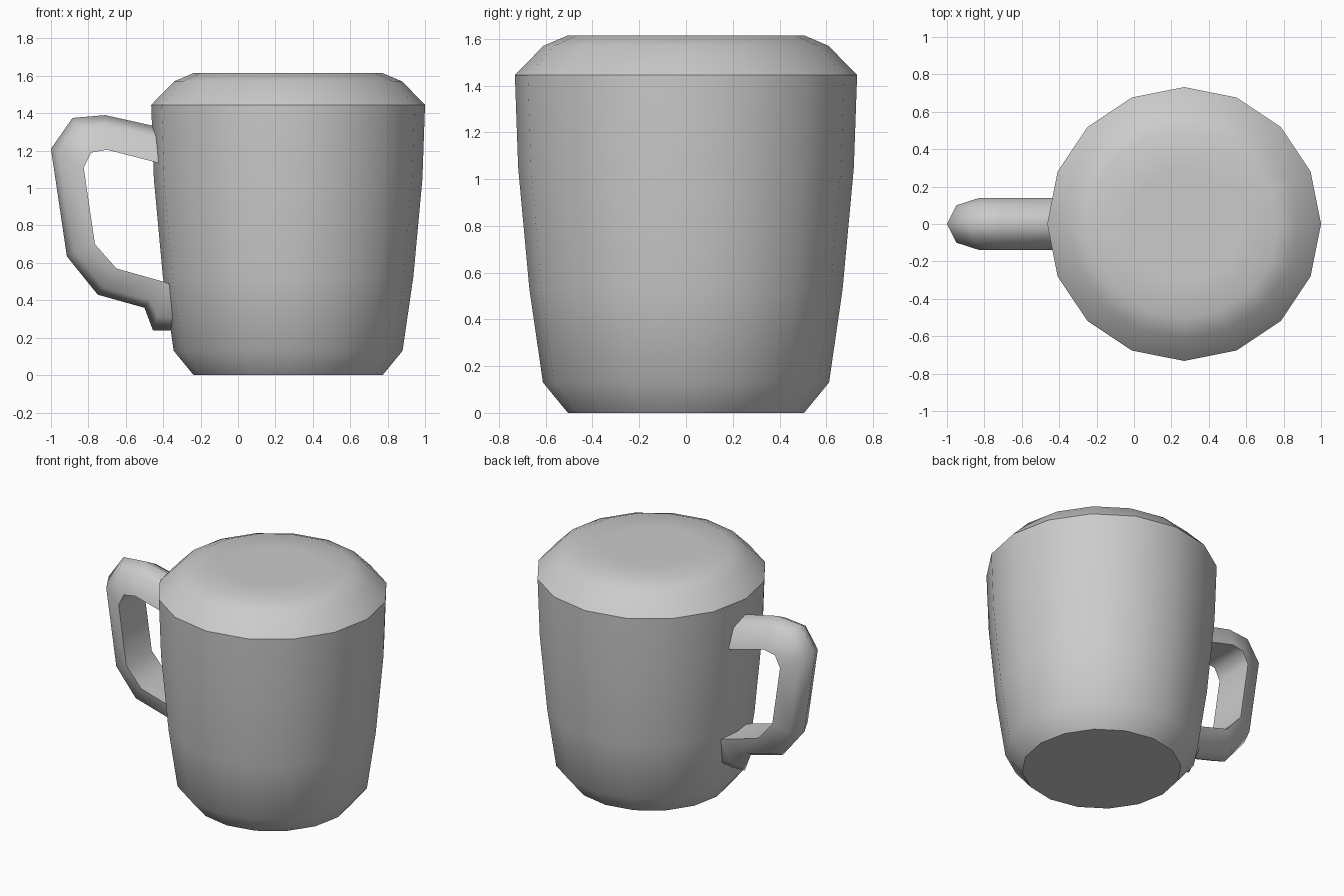
import bpy
import bmesh
from math import cos, sin, pi, radians

cube = bpy.data.objects.get("Cube")
if cube:
    bpy.data.objects.remove(cube)

grey = bpy.data.materials.new("plain grey")
grey.use_nodes = True
colour = (0.6, 0.6, 0.6, 1)
grey.diffuse_color = colour
grey.node_tree.nodes["Principled BSDF"].inputs["Base Color"].default_value = colour


def loft(name, rings, smooth_angle):
    """Skin a list of equal closed rings and cap both ends."""
    bm = bmesh.new()
    loops = [[bm.verts.new(p) for p in ring] for ring in rings]
    count = len(loops[0])
    for low, high in zip(loops, loops[1:]):
        for i in range(count):
            j = (i + 1) % count
            bm.faces.new((low[i], low[j], high[j], high[i]))
    bm.faces.new(loops[0][::-1])
    bm.faces.new(loops[-1])
    bmesh.ops.recalc_face_normals(bm, faces=bm.faces)
    mesh = bpy.data.meshes.new(name)
    bm.to_mesh(mesh)
    bm.free()
    mesh.materials.append(grey)
    obj = bpy.data.objects.new(name, mesh)
    bpy.context.collection.objects.link(obj)
    bpy.ops.object.select_all(action='DESELECT')
    obj.select_set(True)
    bpy.context.view_layer.objects.active = obj
    bpy.ops.object.shade_smooth_by_angle(angle=radians(smooth_angle))
    return obj


# Mug body with a bevelled foot and a closed, rounded top
SIDES = 16
CENTRE_X = 0.268
profile = [(0.505, 0), (0.612, 0.13), (0.67, 0.53), (0.718, 1.05),
           (0.732, 1.445), (0.61, 1.57), (0.505, 1.615), (0.3, 1.615)]
body_rings = [[(CENTRE_X + r * cos(2 * pi * i / SIDES),
                r * sin(2 * pi * i / SIDES), z) for i in range(SIDES)]
              for r, z in profile]
loft("mug_body", body_rings, 40)

# Handle: inner and outer edge of each section, flat inside, rounded outside
sections = [((-0.35, 1.115), (-0.35, 1.31)),
            ((-0.70, 1.205), (-0.71, 1.39)),
            ((-0.785, 1.19), (-0.885, 1.375)),
            ((-0.825, 1.11), (-1.0, 1.21)),
            ((-0.765, 0.70), (-0.915, 0.635)),
            ((-0.65, 0.57), (-0.75, 0.43)),
            ((-0.40, 0.50), (-0.50, 0.36)),
            ((-0.37, 0.49), (-0.455, 0.24)),
            ((-0.28, 0.47), (-0.28, 0.235))]
# Half widths across the section, by fraction from inner to outer edge
outline = [(0, 0.14), (0.71, 0.1), (1, 0), (0.71, -0.1), (0, -0.14)]
handle_rings = [[(a[0] + (b[0] - a[0]) * t, y, a[1] + (b[1] - a[1]) * t)
                 for t, y in outline] for a, b in sections]
loft("handle", handle_rings, 60)
